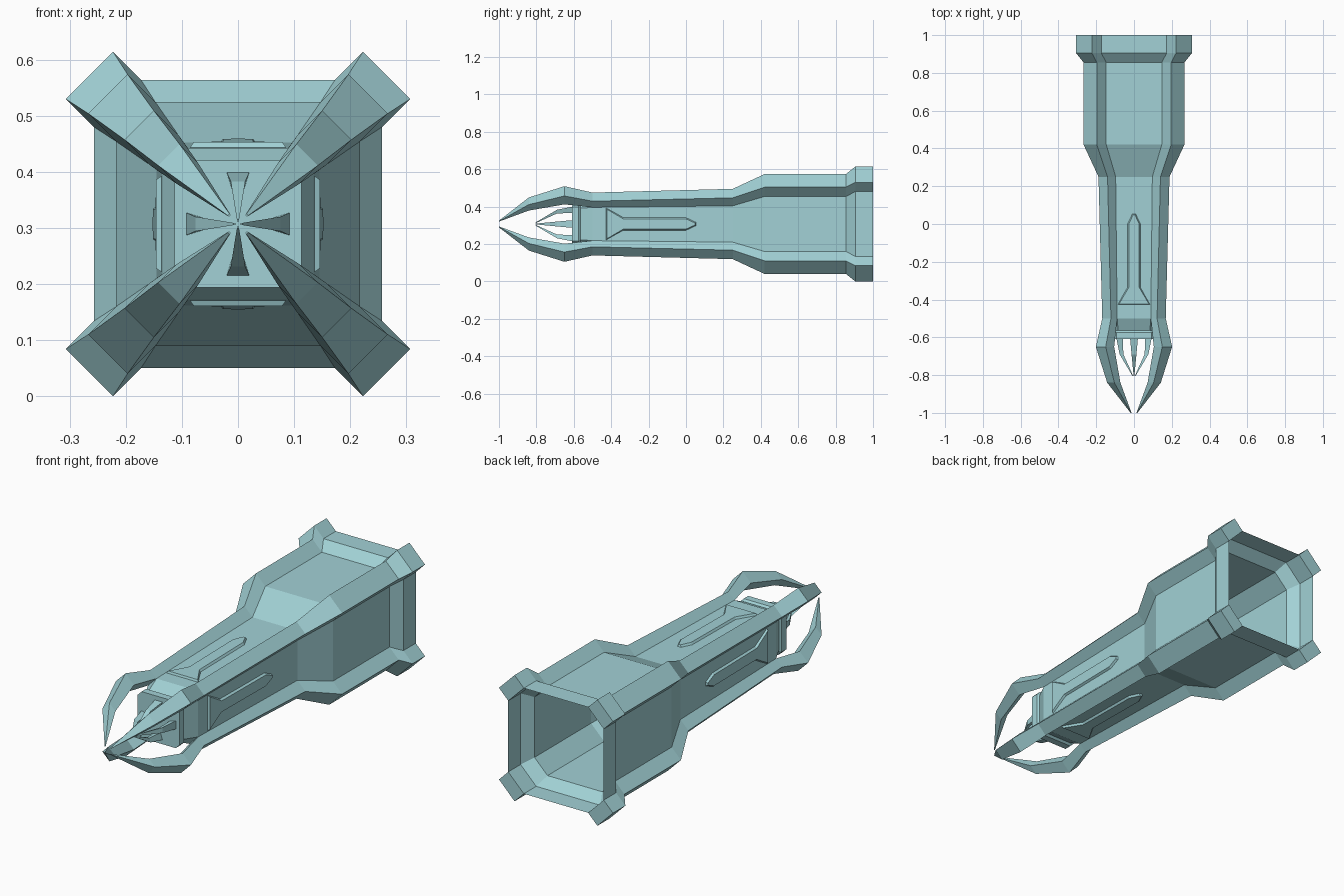
import bpy, bmesh, math
from mathutils import Matrix, Vector

MID = 0.307  # height of the long axis

cube = bpy.data.objects.get("Cube")
if cube:
    bpy.data.objects.remove(cube)

mat = bpy.data.materials.new("pale_teal")
mat.use_nodes = True
teal = (0.36, 0.64, 0.67, 1)
mat.diffuse_color = teal
mat.node_tree.nodes["Principled BSDF"].inputs["Base Color"].default_value = teal


def loft(name, rings, turn=0, closed=True, caps=(True, True)):
    """Skin a list of point rings, turned in quarter steps about the long axis."""
    bm = bmesh.new()
    spin = Matrix.Translation((0, 0, MID)) @ Matrix.Rotation(turn * math.pi / 2, 4, "Y")
    rows = [[bm.verts.new(spin @ Vector(p)) for p in ring] for ring in rings]
    n = len(rows[0])
    for r, s in zip(rows, rows[1:]):
        for i in range(n if closed else n - 1):
            j = (i + 1) % n
            bm.faces.new((r[i], r[j], s[j], s[i]))
    for row, cap in ((rows[0], caps[0]), (rows[-1], caps[1])):
        if cap and closed:
            bm.faces.new(row)
    bmesh.ops.recalc_face_normals(bm, faces=bm.faces)
    if not closed:
        bm.normal_update()
        f = max(bm.faces, key=lambda g: g.calc_area())
        if f.normal.dot(f.calc_center_median() - Vector((0, f.calc_center_median().y, MID))) < 0:
            bmesh.ops.reverse_faces(bm, faces=bm.faces)
    mesh = bpy.data.meshes.new(name)
    bm.to_mesh(mesh)
    bm.free()
    mesh.materials.append(mat)
    obj = bpy.data.objects.new(name, mesh)
    bpy.context.collection.objects.link(obj)
    return obj


# Rail stations: y, far and near coordinate of the outer edge, depth
stations = [
    (1, .307, .223, .05), (.905, .307, .223, .05),
    (.855, .267, .197, .05), (.42, .267, .197, .05),
    (.25, .188, .14, .043), (-.5, .168, .122, .033),
    (-.65, .202, .15, .045), (-.84, .142, .104, .032),
    (-1, .018, .015, .002),
]
rail = [[(a, y, b), (b, y, a), (b - d, y, a - d), (a - d, y, b - d)]
        for y, a, b, d in stations]

# Body panels span between neighbouring rails, open at the back
panel = [[(-(b - d), y, a - d), (b - d, y, a - d)] for y, a, b, d in stations[:6]]


# Raised arrow-like plate lying on each panel
def plate_ring(inset, lift):
    half = [(-.43, .09), (-.335, .038), (0, .038), (.055, .012)]
    pts = []
    for i, (y, w) in enumerate(half):
        y += inset * .6 * (1 if i == 0 else -1 if i == 3 else 0)
        pts.append((max(w - inset, .005), y, .1385 + .0133 * y + lift))
    return pts + [(-x, y, z) for x, y, z in reversed(pts)]


plate = [plate_ring(0, -.003), plate_ring(.011, .013)]


# Small claw prongs, wider on the outside
claw = [[(-w, y, out), (w, y, out), (w * .5, y, inn), (-w * .5, y, inn)]
        for y, out, inn, w in [(-.6, .094, .06, .021), (-.69, .076, .056, .013),
                               (-.805, .008, .004, .002)]]

sides = ["top", "left", "bottom", "right"]
corners = ["upper_left", "lower_left", "lower_right", "upper_right"]
for k in range(4):
    loft(corners[k] + "_rail", rail, k)
    loft(sides[k] + "_panel", panel, k, closed=False)
    loft(sides[k] + "_plate", plate, k)
    loft(sides[k] + "_claw", claw, k)


# Eight-sided neck and nose block closing the front
def octagon(y, r, w):
    return [(w, y, r), (r, y, w), (r, y, -w), (w, y, -r),
            (-w, y, -r), (-r, y, -w), (-r, y, w), (-w, y, r)]


loft("neck_and_nose", [octagon(-.5, .135, .089), octagon(-.565, .104, .084),
                       octagon(-.575, .113, .092), octagon(-.61, .113, .092)],
     caps=(False, True))
